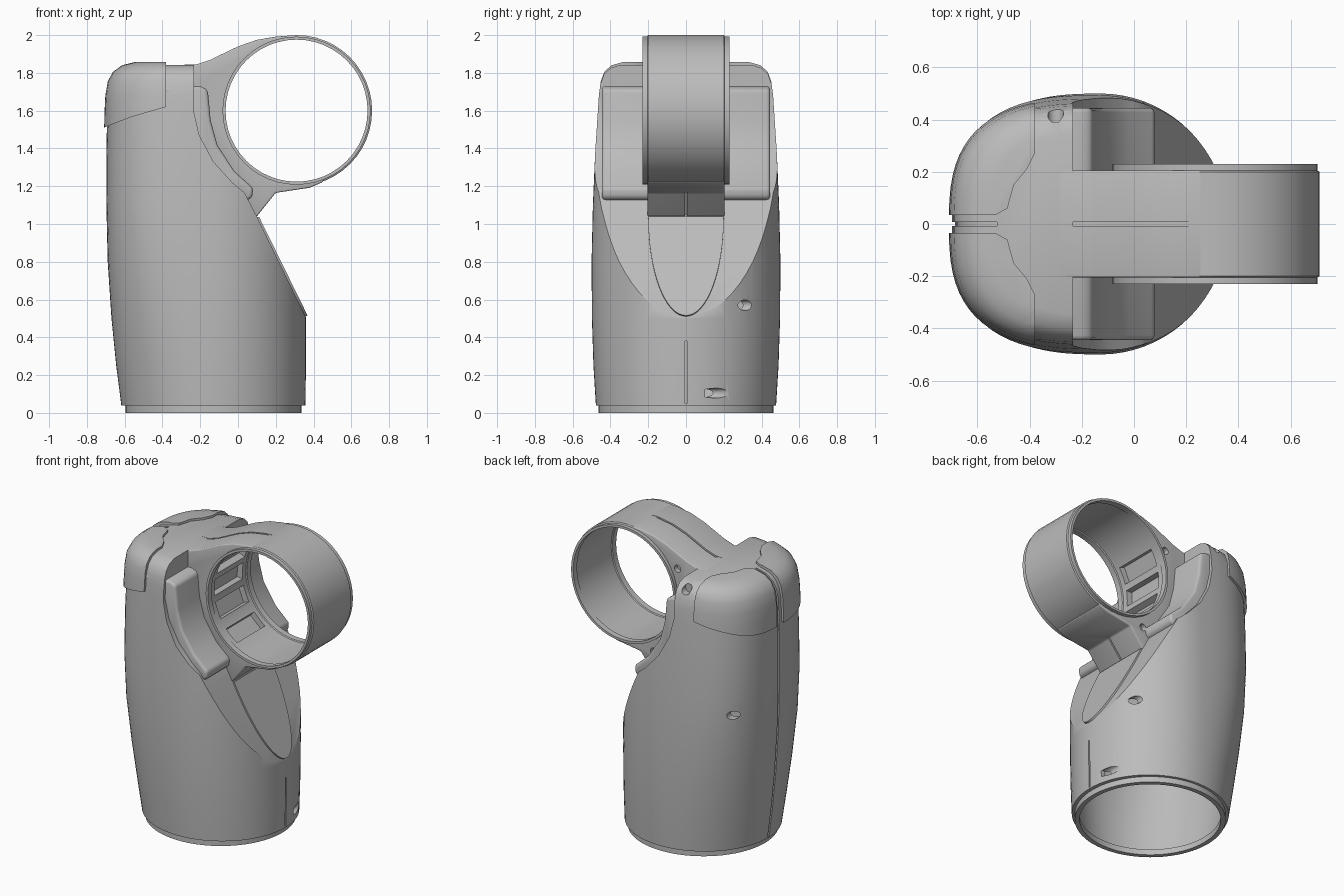
import bpy, bmesh, math
from mathutils import Matrix, Vector

cube = bpy.data.objects.get("Cube")
if cube:
    bpy.data.objects.remove(cube, do_unlink=True)

grey = bpy.data.materials.new("light_grey_plastic")
grey.use_nodes = True
COLOUR = (0.5, 0.5, 0.5, 1)
grey.diffuse_color = COLOUR
grey.node_tree.nodes["Principled BSDF"].inputs["Base Color"].default_value = COLOUR

AXIS_X = -0.13                # centre line of the body sections
RING = Vector((0.31, 0, 1.6))  # centre of the ring
RING_R, BORE_R = 0.4, 0.376


def finish(name, bm):
    bmesh.ops.recalc_face_normals(bm, faces=bm.faces)
    mesh = bpy.data.meshes.new(name)
    bm.to_mesh(mesh)
    bm.free()
    mesh.materials.append(grey)
    obj = bpy.data.objects.new(name, mesh)
    bpy.context.collection.objects.link(obj)
    return obj


def apply(obj, mod):
    bpy.context.view_layer.objects.active = obj
    bpy.ops.object.modifier_apply(modifier=mod.name)


def boolean(obj, tool, operation="DIFFERENCE", keep=False):
    mod = obj.modifiers.new("cut", "BOOLEAN")
    mod.operation, mod.solver, mod.object = operation, "EXACT", tool
    apply(obj, mod)
    if not keep:
        bpy.data.objects.remove(tool, do_unlink=True)


def bevel(obj, width):
    mod = obj.modifiers.new("round", "BEVEL")
    mod.width, mod.segments, mod.angle_limit = width, 3, math.radians(35)
    apply(obj, mod)


def prism(name, points, low, high, axis="y"):
    """Extrude an outline along y (points are x, z) or along z (points are x, y)."""
    bm = bmesh.new()
    place = (lambda a, b: (a, low, b)) if axis == "y" else (lambda a, b: (a, b, low))
    face = bm.faces.new([bm.verts.new(place(*p)) for p in points])
    out = bmesh.ops.extrude_face_region(bm, geom=[face])
    move = (0, high - low, 0) if axis == "y" else (0, 0, high - low)
    bmesh.ops.translate(bm, vec=move, verts=[v for v in out["geom"] if isinstance(v, bmesh.types.BMVert)])
    return finish(name, bm)


def drill(name, x, z, radius, low, high, sides=24):
    turn = [2 * math.pi * i / sides for i in range(sides)]
    return prism(name, [(x + radius * math.cos(a), z + radius * math.sin(a)) for a in turn], low, high)


# Body sections: height, back x, front x, half width, squareness of the back
SECTIONS = [
    (0, -.595, .335, .463, 2), (.038, -.595, .335, .463, 2),
    (.04, -.618, .357, .477, 2), (.25, -.645, .36, .49, 2.1),
    (.5, -.67, .36, .498, 2.3), (.8, -.69, .36, .5, 2.6),
    (1.1, -.697, .36, .493, 2.8), (1.4, -.697, .36, .48, 2.8),
    (1.6, -.692, .35, .468, 2.8), (1.68, -.688, .34, .463, 2.8),
    (1.74, -.675, .33, .455, 2.8), (1.79, -.648, .3, .438, 2.8),
    (1.825, -.6, .25, .405, 2.8), (1.843, -.53, .2, .35, 2.8),
]


def loft(name, grow=0.0, top=2.0, drop=0.0, sides=72):
    bm = bmesh.new()
    rings = []
    for z, back, front, half, square in SECTIONS:
        if z > top:
            break
        ring = []
        for i in range(sides):
            a = 2 * math.pi * i / sides
            c, s = math.cos(a), math.sin(a)
            e = 2 / (square if c < 0 else 2)
            reach = front - AXIS_X if c > 0 else AXIS_X - back
            x = AXIS_X + math.copysign(abs(c) ** e, c) * (reach + grow)
            y = math.copysign(abs(s) ** e, s) * (half + grow)
            up = grow if z > 1.7 else -drop if z == 0 else 0
            ring.append(bm.verts.new((x, y, z + up)))
        rings.append(ring)
    for a, b in zip(rings, rings[1:]):
        for i in range(sides):
            j = (i + 1) % sides
            bm.faces.new((a[i], a[j], b[j], b[i]))
    bm.faces.new(rings[0])
    bm.faces.new(rings[-1])
    return finish(name, bm)


# Hollow body with a scooped, slanted front
SCOOP = [(-.23, 2.2), (-.235, 1.6), (-.205, 1.47), (-.13, 1.33), (-.03, 1.22),
         (.035, 1.165), (.1, 1.04), (.36, .505), (.45, .32), (.9, .32), (.9, 2.2)]


def scoop(shift):
    return prism("scoop_cutter", [(x + shift, z) for x, z in SCOOP], -0.8, 0.8)


body = loft("body")
boolean(body, scoop(0))
cavity = loft("cavity_cutter", grow=-0.03, top=1.65, drop=0.05)
boolean(cavity, scoop(-0.05))
boolean(body, cavity)

# Raised lip that follows the ring
lip = prism("scoop_lip", [(-.4, 1.73), (-.2, 1.73), (-.16, 1.71), (-.145, 1.55), (-.11, 1.42),
                          (-.02, 1.28), (.08, 1.19), (.075, 1.14), (.04, 1.12), (-.2, 1.15)], -.445, .445)
bevel(lip, 0.018)

# Arm joining body and ring
ARM_TOP = [(-.45, 1.838), (-.22, 1.845), (-.15, 1.868), (0, 1.94), (.1, 1.975), (.2, 1.992), (.31, 2.0)]
arm = prism("ring_arm", [(-.45, 1.7)] + ARM_TOP + [(.36, 1.6), (.45, 1.222), (.38, 1.192),
                         (.2, 1.165), (.1, 1.04), (-.1, 1.1), (-.25, 1.3), (-.28, 1.7)], -.205, .205)
bevel(arm, 0.008)
boolean(arm, drill("bore_cutter", RING.x, RING.z, BORE_R + 0.006, -.5, .5, 48))

# Ring turned from a stepped wall profile: radius, y
WALL = [(RING_R, -.2), (RING_R, .2), (RING_R - .008, .205), (RING_R - .008, .23), (BORE_R, .23),
        (BORE_R, .19), (BORE_R + .006, .185), (BORE_R + .006, -.185), (BORE_R, -.19),
        (BORE_R, -.23), (RING_R - .008, -.23), (RING_R - .008, -.205)]
bm = bmesh.new()
loops = []
for i in range(48):
    a = 2 * math.pi * i / 48
    loops.append([bm.verts.new(RING + Vector((r * math.cos(a), y, r * math.sin(a)))) for r, y in WALL])
for i, a in enumerate(loops):
    b = loops[(i + 1) % len(loops)]
    for j in range(len(WALL)):
        k = (j + 1) % len(WALL)
        bm.faces.new((a[j], a[k], b[k], b[j]))
ring = finish("ring", bm)

# Pockets inside the ring, on the arm side
for degrees in (155, 178, 201, 228):
    bm = bmesh.new()
    bmesh.ops.create_cube(bm, size=1, matrix=Matrix.Translation(RING)
                          @ Matrix.Rotation(-math.radians(degrees), 4, "Y")
                          @ Matrix.Translation((RING_R - .01, 0, 0)) @ Matrix.Diagonal((.06, .3, .11, 1)))
    pocket = finish("pocket_cutter", bm)
    boolean(ring, pocket, keep=True)
    boolean(arm, pocket)

# Seams along the middle of back, front and arm
back_line = [(back, z) for z, back, *rest in SECTIONS[2:]]
back_seam = prism("seam_cutter", [(x + .012, z - .005) for x, z in back_line]
                  + [(x - .03, z + .03) for x, z in reversed(back_line)], -.007, .007)
boolean(body, back_seam)
boolean(body, prism("seam_cutter", [(.348, .05), (.4, .05), (.4, .38), (.348, .38)], -.005, .005))
seam_line = ARM_TOP[:-1] + [(.25, 1.997)]
boolean(arm, prism("seam_cutter", [(x, z - .012) for x, z in seam_line]
                   + [(x, z + .03) for x, z in reversed(seam_line)], -.007, .007))
boolean(arm, prism("seam_cutter", [(.09, 1.045), (.19, 1.18), (.3, 1.1), (.15, .95)], -.005, .005))

# Screw holes on the back half: x, z, radius, depth limit
for x, z, radius, low in ((.25, .57, .028, .25), (.33, .105, .026, .1), (-.6, 1.0, .028, .28), (-.3, 1.8, .03, .39)):
    boolean(body, drill("screw_cutter", x, z, radius, low, .8))
for x, z in ((-.08, 1.8), (.1, 1.19)):
    boolean(arm, drill("screw_cutter", x, z, .024, .17, .4))

# Rounded panel set on the slanted front
top, bottom = Vector((.103, 0, 1.035)), Vector((.36, 0, .512))
down = bottom - top
normal = Vector((-down.z, 0, down.x)).normalized()
bm = bmesh.new()
outline = []
for i in range(33):
    a = math.pi * i / 32
    outline.append(bm.verts.new(top + down * math.sin(a) + Vector((0, .2 * math.cos(a), 0)) - normal * .004))
face = bm.faces.new(outline)
out = bmesh.ops.extrude_face_region(bm, geom=[face])
bmesh.ops.translate(bm, vec=normal * .013, verts=[v for v in out["geom"] if isinstance(v, bmesh.types.BMVert)])
panel = finish("front_panel", bm)

# Pair of shoulder caps over the back corners
CAP_SIDE = [(-.9, 1.46), (-.71, 1.51), (-.57, 1.565), (-.38, 1.62), (-.38, 2), (-.9, 2)]
CAP_TOP = [(-.9, .035), (-.53, .035), (-.485, .06), (-.46, .15), (-.41, .21), (-.38, .27), (-.38, .7), (-.9, .7)]
for name, side in (("shoulder_cap_back", 1), ("shoulder_cap_front", -1)):
    cap = loft(name, grow=0.015)
    boolean(cap, prism("cap_cutter", CAP_SIDE, -.8, .8), "INTERSECT")
    boolean(cap, prism("cap_cutter", [(x, y * side) for x, y in CAP_TOP], 1, 2.2, "z"), "INTERSECT")

# Smooth shading with sharp creases
for obj in bpy.context.scene.objects:
    obj.select_set(obj.type == "MESH")
bpy.context.view_layer.objects.active = body
bpy.ops.object.shade_smooth_by_angle(angle=math.radians(32))
